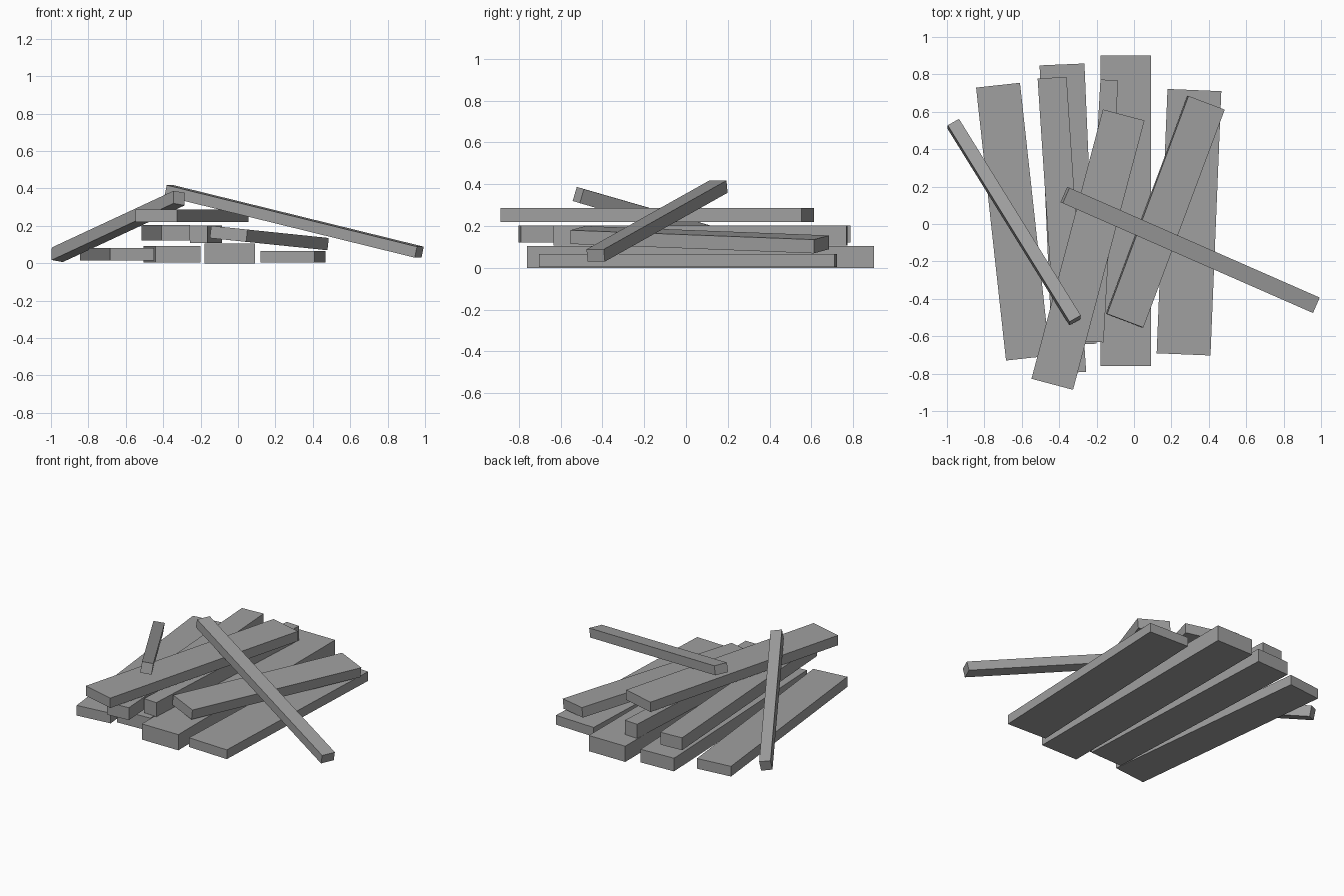
import bpy
import bmesh
from math import radians
from mathutils import Matrix, Vector

if "Cube" in bpy.data.objects:
    bpy.data.objects.remove(bpy.data.objects["Cube"], do_unlink=True)

# Weathered grey shared by every board
grey = bpy.data.materials.new("weathered_grey")
grey.use_nodes = True
colour = (0.35, 0.35, 0.35, 1.0)
grey.diffuse_color = colour
grey.node_tree.nodes["Principled BSDF"].inputs["Base Color"].default_value = colour


def board(name, start, end, width, thickness, roll=0.0):
    """A plank whose centre line runs from start to end, rolled about its length."""
    start, end = Vector(start), Vector(end)
    along = (end - start).normalized()
    across = along.cross(Vector((0, 0, 1))).normalized()
    across = Matrix.Rotation(radians(roll), 3, along) @ across
    up = across.cross(along)
    axes = Matrix((across, along, up)).transposed().to_4x4()

    mesh = bpy.data.meshes.new(name)
    bm = bmesh.new()
    bmesh.ops.create_cube(bm, size=1)
    bm.transform(Matrix.Diagonal((width, (end - start).length, thickness, 1)))
    bm.to_mesh(mesh)
    bm.free()
    mesh.materials.append(grey)
    obj = bpy.data.objects.new(name, mesh)
    obj.matrix_world = Matrix.Translation((start + end) / 2) @ axes
    bpy.context.collection.objects.link(obj)


# Bottom layer
board("bottom_plank_outer_right", (-0.567, -0.717, 0.048), (-0.727, 0.742, 0.048), 0.236, 0.068)
board("bottom_plank_inner_right", (-0.32, -0.645, 0.047), (-0.385, 0.853, 0.047), 0.24, 0.088)
board("bottom_plank_centre", (-0.045, -0.76, 0.052), (-0.045, 0.9, 0.052), 0.27, 0.105)
board("bottom_plank_left", (0.265, -0.697, 0.035), (0.323, 0.716, 0.035), 0.288, 0.062)

# Middle layer
board("middle_beam_right", (-0.333, -0.795, 0.162), (-0.438, 0.782, 0.162), 0.155, 0.083)
board("middle_beam_centre", (-0.21, -0.63, 0.155), (-0.132, 0.77, 0.155), 0.095, 0.095)
board("leaning_plank_left", (-0.05, -0.517, 0.157), (0.385, 0.648, 0.112), 0.208, 0.066, 5.5)

# Top plank and the two loose sticks propped on the heap
board("top_plank", (-0.437, -0.857, 0.253), (-0.055, 0.583, 0.253), 0.23, 0.066)
board("loose_stick_right", (-0.315, -0.515, 0.348), (-0.966, 0.535, 0.045), 0.07, 0.07, 9)
board("loose_stick_left", (-0.369, 0.155, 0.388), (0.969, -0.432, 0.059), 0.09, 0.06)
